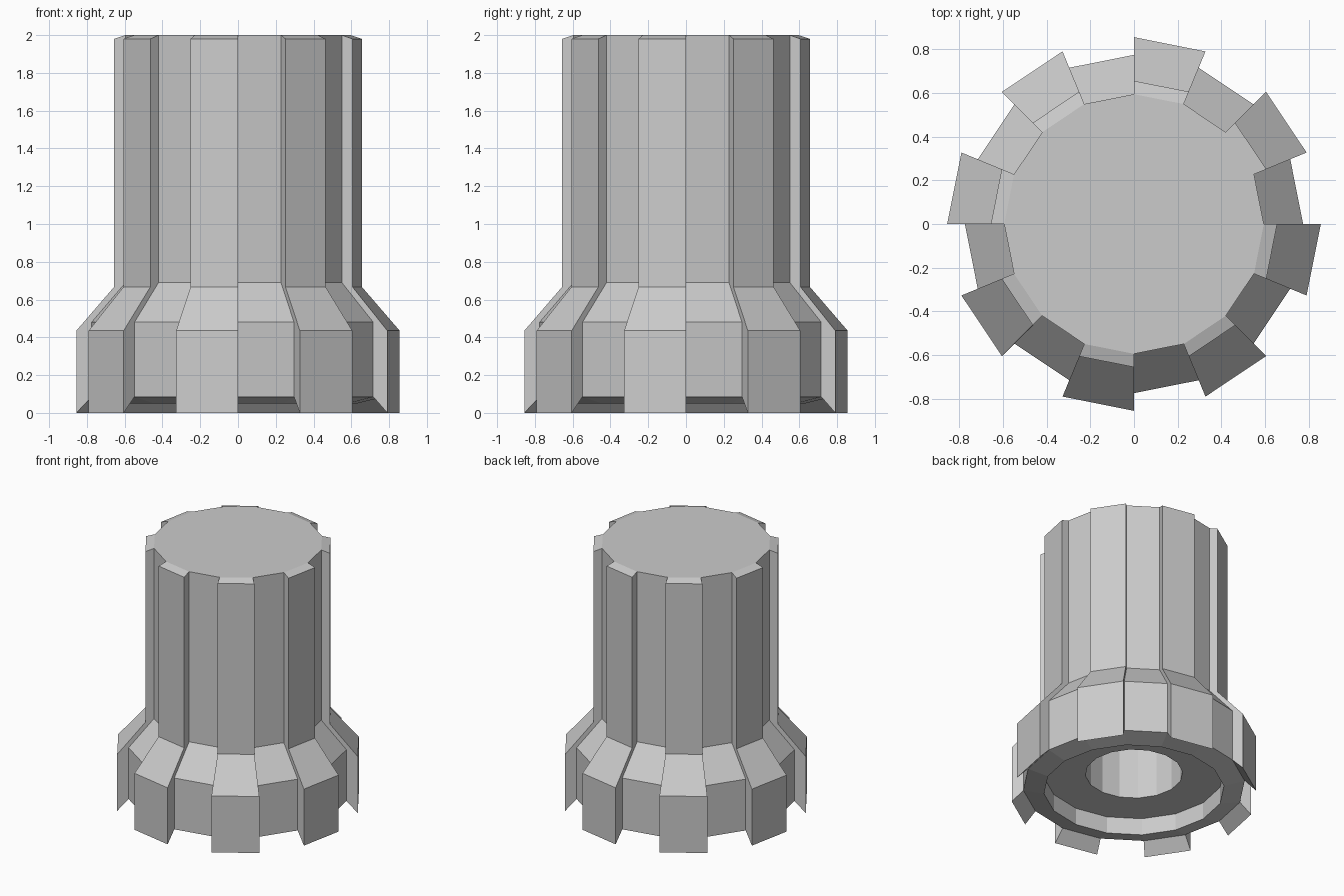
import bpy, bmesh
from math import cos, sin, pi

if "Cube" in bpy.data.objects:
    bpy.data.objects.remove(bpy.data.objects["Cube"])

SIDES = 16
# (radius, z) profiles, bottom to top
GROOVE = [(0.775, 0.085), (0.775, 0.48), (0.595, 0.69), (0.595, 2.0)]
RIDGE = [(0.856, 0.0), (0.856, 0.435), (0.656, 0.667), (0.656, 1.98)]
# underside: rim, shallow recess, central bore
UNDER = [(0.775, 0.085), (0.63, 0.05), (0.63, 0.18), (0.34, 0.18), (0.34, 1.8)]

bm = bmesh.new()


def rings(profile):
    return [[bm.verts.new((r * cos(2 * pi * k / SIDES), r * sin(2 * pi * k / SIDES), z))
             for k in range(SIDES)] for r, z in profile]


def strip(columns, k):
    n = (k + 1) % SIDES
    for a, b in zip(columns, columns[1:]):
        bm.faces.new((a[k], a[n], b[n], b[k]))


groove, ridge, under = rings(GROOVE), rings(RIDGE), rings(UNDER)
ridge_path = [groove[0]] + ridge + [groove[-1]]
for k in range(SIDES):
    # alternating raised ridges and grooves
    strip(ridge_path if k % 2 else groove, k)
    # underside
    strip(under, k)
    # radial side walls of the ridges
    for i in range(3):
        bm.faces.new((groove[i][k], ridge[i][k], ridge[i + 1][k], groove[i + 1][k]))

# top and bore end
bm.faces.new(groove[-1])
bm.faces.new(under[-1])
bmesh.ops.remove_doubles(bm, verts=bm.verts, dist=1e-4)
bmesh.ops.recalc_face_normals(bm, faces=bm.faces)

mesh = bpy.data.meshes.new("ribbed_cap")
bm.to_mesh(mesh)
bm.free()
cap = bpy.data.objects.new("ribbed_cap", mesh)
bpy.context.collection.objects.link(cap)
